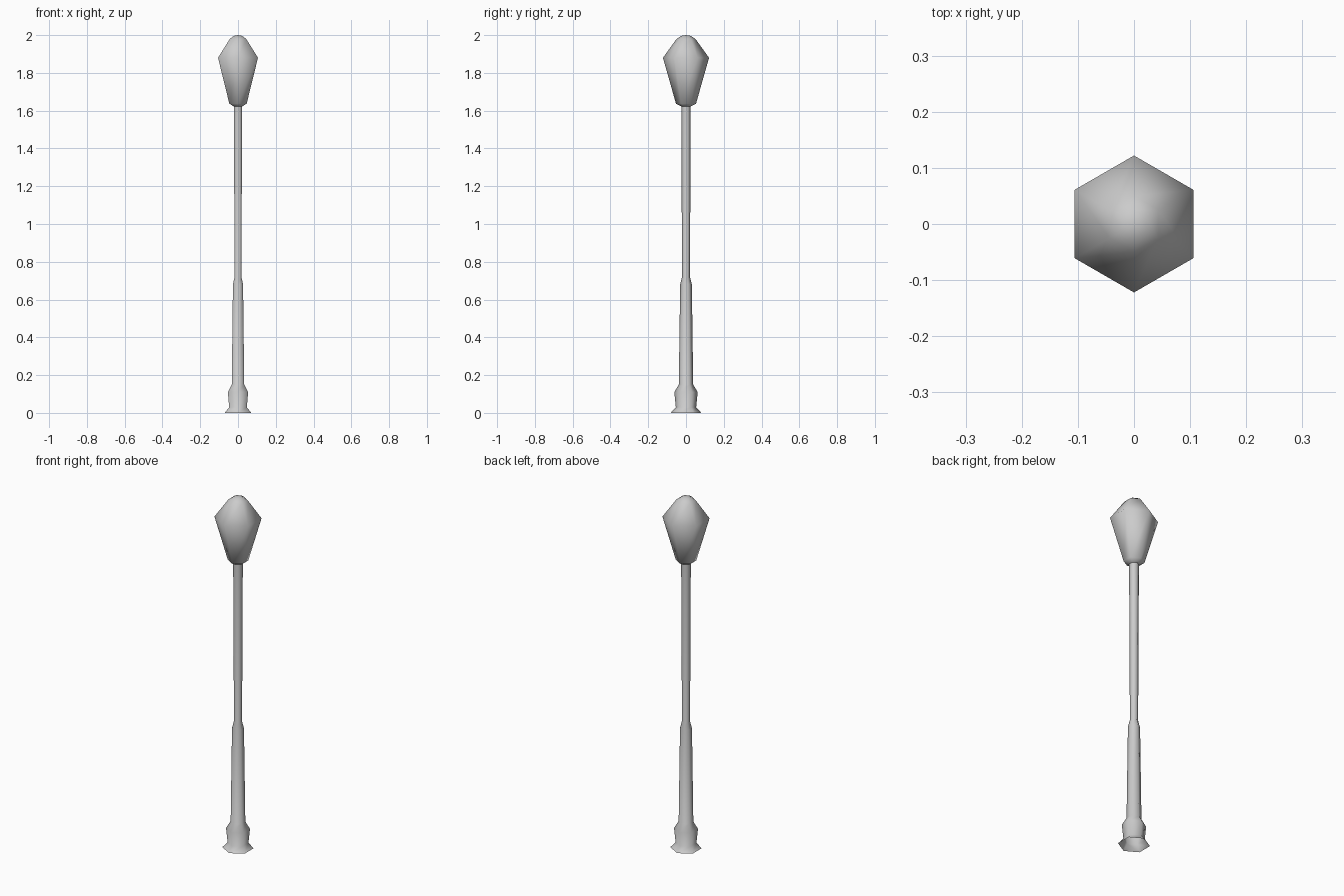
import bpy, bmesh
from math import sin, cos, pi

if "Cube" in bpy.data.objects:
    bpy.data.objects.remove(bpy.data.objects["Cube"])

SIDES = 6


def lathe(name, profile):
    """Revolve (radius, z) points into a six-sided shell with corners on +/-y."""
    bm = bmesh.new()
    rings = []
    for r, z in profile:
        if r == 0:
            rings.append([bm.verts.new((0, 0, z))] * SIDES)
        else:
            rings.append([bm.verts.new((r * cos(pi / 2 + i * 2 * pi / SIDES),
                                        r * sin(pi / 2 + i * 2 * pi / SIDES), z))
                          for i in range(SIDES)])
    for low, high in zip(rings, rings[1:]):
        for i in range(SIDES):
            j = (i + 1) % SIDES
            corners = [low[i], low[j], high[j], high[i]]
            bm.faces.new(list(dict.fromkeys(corners)))
    for f in bm.faces:
        f.smooth = True
    bm.normal_update()
    mesh = bpy.data.meshes.new(name)
    bm.to_mesh(mesh)
    bm.free()
    obj = bpy.data.objects.new(name, mesh)
    bpy.context.collection.objects.link(obj)
    return obj


# Post: flared foot (open underneath), collar, thick lower shaft, slim upper shaft
lathe("lamp_post", [(0.081, 0), (0.054, 0.03), (0.062, 0.11), (0.038, 0.15),
                    (0.031, 0.68), (0.021, 0.72), (0.025, 1.63)])

# Lantern head: tapered lower glass with a low domed cap
lathe("lantern_head", [(0.025, 1.622), (0.053, 1.637), (0.122, 1.88),
                       (0.05, 1.98), (0.025, 1.996), (0, 2.0)])
